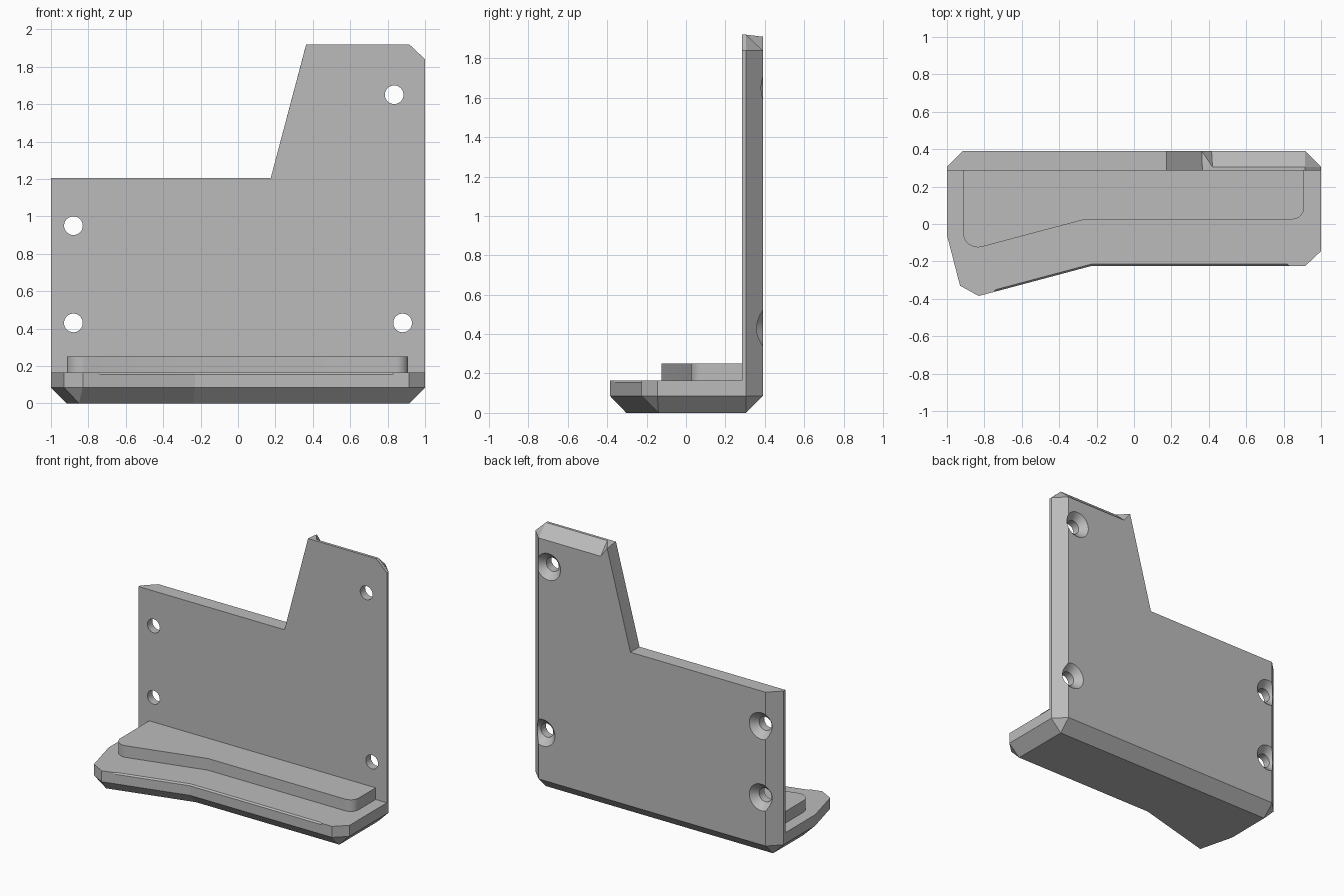
import bpy, bmesh
from math import sin, cos, radians, tau

if "Cube" in bpy.data.objects:
    bpy.data.objects.remove(bpy.data.objects["Cube"], do_unlink=True)

grey = bpy.data.materials.new("plain grey")
grey.use_nodes = True
GREY = (0.5, 0.5, 0.5, 1)
grey.diffuse_color = GREY
grey.node_tree.nodes["Principled BSDF"].inputs["Base Color"].default_value = GREY


def loft(name, rings):
    """Skin a list of equal-length rings and cap both ends; repeated points merge."""
    bm = bmesh.new()
    loops = [[bm.verts.new(p) for p in ring] for ring in rings]
    n = len(loops[0])
    for a, b in zip(loops, loops[1:]):
        for i in range(n):
            j = (i + 1) % n
            bm.faces.new((a[i], a[j], b[j], b[i]))
    bm.faces.new(loops[0])
    bm.faces.new(loops[-1])
    bmesh.ops.remove_doubles(bm, verts=bm.verts, dist=0.0005)
    bmesh.ops.recalc_face_normals(bm, faces=bm.faces)
    mesh = bpy.data.meshes.new(name)
    bm.to_mesh(mesh)
    bm.free()
    mesh.materials.append(grey)
    obj = bpy.data.objects.new(name, mesh)
    bpy.context.collection.objects.link(obj)
    return obj


def flat(points, z):
    return [(x, y, z) for x, y in points]


def upright(points, y):
    return [(x, y, z) for x, z in points]


def arc(cx, cy, r, start, end, steps=8):
    angles = [radians(start + (end - start) * i / steps) for i in range(steps + 1)]
    return [(cx + r * cos(a), cy + r * sin(a)) for a in angles]


def activate(obj):
    bpy.ops.object.select_all(action='DESELECT')
    obj.select_set(True)
    bpy.context.view_layer.objects.active = obj


# Base shelf: chamfered underside, fine bevel along the front lip
outline = [(-1, .305), (-.915, .39), (.915, .39), (1, .305), (1, -.145), (.915, -.225),
           (.83, -.225), (.82, -.225), (-.23, -.225), (-.74, -.361), (-.75, -.3637),
           (-.83, -.385), (-.93, -.33), (-1, -.06)]
back_l, back_r, front_r = (-.915, .305), (.915, .305), (.915, -.14)
bend, front_l = (-.24, -.14), (-.85, -.303)
underside = [back_l, back_l, back_r, back_r, front_r, front_r, (.83, -.14), (.82, -.14),
             bend, (-.74, -.2735), (-.75, -.2762), front_l, front_l, (-.917, -.04)]
lip = [(x, y + .01) if 7 <= i <= 9 else (x, y) for i, (x, y) in enumerate(outline)]
loft("base_shelf", [flat(underside, 0), flat(outline, .085),
                    flat(outline, .155), flat(lip, .165)])

# Raised pad on the shelf with rounded front corners
pad_outline = ([(-.915, .287)] + arc(-.835, -.045, .08, 180, 284.7) + [(-.26, .025)]
               + arc(.845, .09, .065, 270, 360) + [(.91, .287)])
pad = loft("raised_pad", [flat(pad_outline, .163), flat(pad_outline, .25)])

# Back wall: stepped outline, rear edges chamfered, small spike at the step's top
face = [(-1, .165), (1, .165), (1, 1.84), (.915, 1.92), (.42, 1.92), (.42, 1.92),
        (.365, 1.92), (.175, 1.205), (-1, 1.205)]
rear = [(-.915, .165), (.915, .165), (.915, 1.84), (.915, 1.84), (.415, 1.84), (.362, 1.91),
        (.362, 1.91), (.175, 1.205), (-.915, 1.205)]
wall = loft("back_wall", [upright(face, .285), upright(face, .305), upright(rear, .39)])

# Countersunk screw holes
SIDES = 32
for x, z in [(-.88, .95), (-.88, .43), (.88, .43), (.835, 1.65)]:
    rings = [upright([(x + r * cos(tau * i / SIDES), z + r * sin(tau * i / SIDES))
                      for i in range(SIDES)], y)
             for y, r in [(.2, .05), (.343, .05), (.45, .157)]]
    cutter = loft("hole_cutter", rings)
    cutter.hide_render = True
    activate(wall)
    mod = wall.modifiers.new("hole", 'BOOLEAN')
    mod.operation, mod.solver, mod.object = 'DIFFERENCE', 'EXACT', cutter
    bpy.ops.object.modifier_apply(modifier=mod.name)
    bpy.data.objects.remove(cutter, do_unlink=True)

# Smooth the round corners and holes, keep edges sharp
for obj in (wall, pad):
    activate(obj)
    bpy.ops.object.shade_smooth_by_angle(angle=radians(25))
